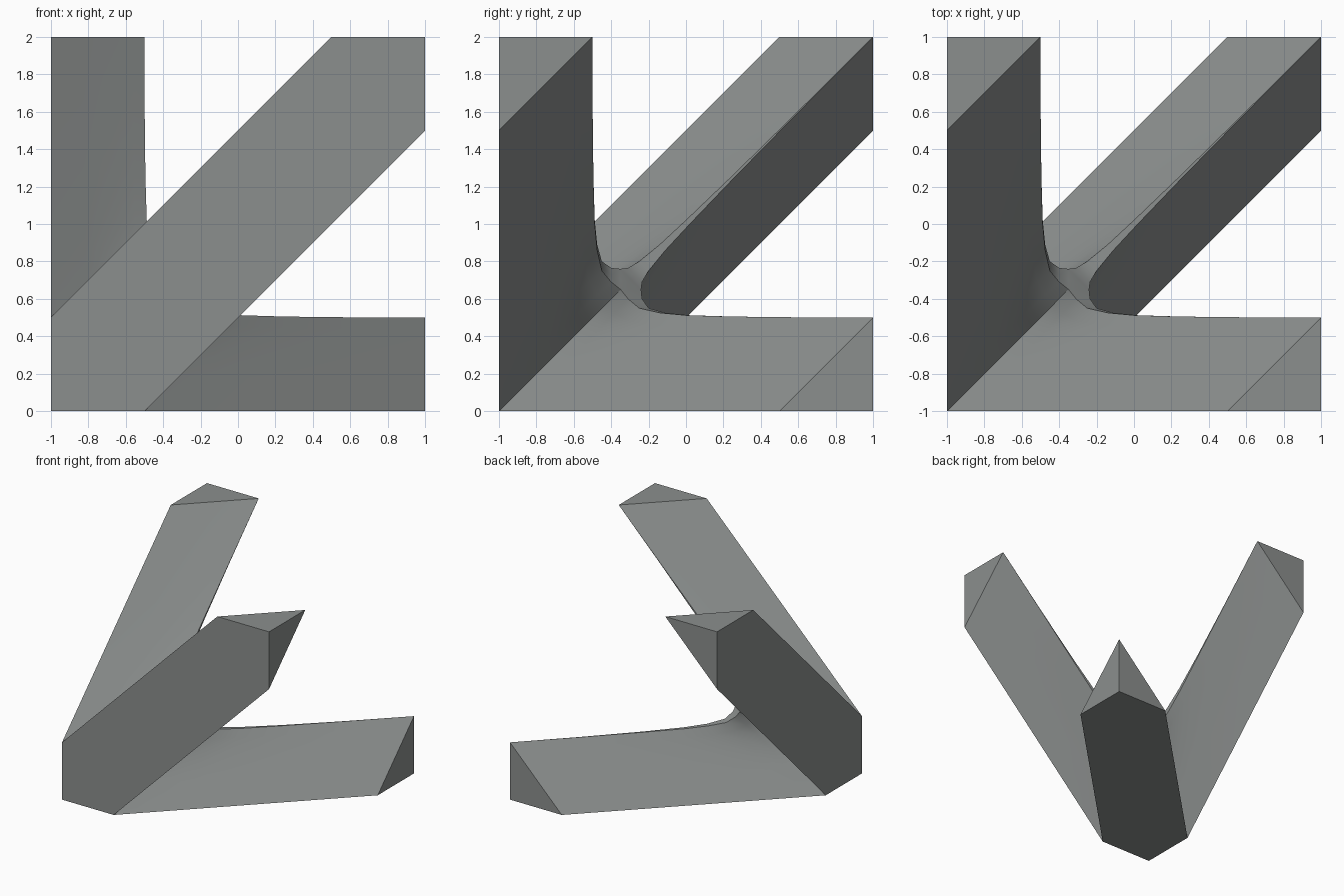
import bpy, bmesh, math
from itertools import permutations
from mathutils import Vector

if "Cube" in bpy.data.objects:
    bpy.data.objects.remove(bpy.data.objects["Cube"])

# One sixth of the joint is built, then repeated by swapping the three axes.
# Work space is a cube from -1 to 1; it is raised by 1 at the end.

# Crease from the middle of the web out along the ridge of one bar
crease = [Vector(v) for v in (
    (-.24, -.35, -.35), (-.235, -.40, -.31), (-.20, -.45, -.25),
    (-.11, -.475, -.14), (.02, -.488, 0), (.25, -.495, .24),
    (.6, -.499, .597), (1, -.5, 1))]
# Matching positions along the straight outer edge of the bar
along = (-.5, -.38, -.26, -.1, .08, .34, .65, 1)
outer = [Vector((a, -1, a - .5)) for a in along]


def inner_side(o, k, t, hug):
    """Point between outer edge and crease, pulled onto the flat bar side."""
    p = o.lerp(k, t)
    p.x -= (p.x + p.y - p.z + .5) * hug
    return p


rows = [outer]
for t, hug in ((.35, .9), (.55, .8), (.75, .5), (.88, .25)):
    rows.append([inner_side(o, k, t, hug) for o, k in zip(outer, crease)])
rows.append(crease)
ridge = [Vector(((k.x + k.z) / 2, k.y, (k.x + k.z) / 2)) for k in crease]

polys = []
# Bar side flaring up into the web, and the narrow rounded strip on the ridge
for lo, hi in list(zip(rows, rows[1:])) + [(crease, ridge)]:
    for i in range(len(along) - 1):
        polys.append([lo[i], lo[i + 1], hi[i + 1], hi[i]])
# Middle of the web
c = sum(crease[0]) / 3
polys.append([crease[0], ridge[0], Vector((c, c, c))])
# Half of the flat outer face, and one end triangle
tip = Vector((1, -1, 1))
polys.append([Vector((-1, -1, -1))] + outer + [tip])
polys.append([r[-1] for r in rows] + [tip])

bm = bmesh.new()
for perm in permutations(range(3)):
    for poly in polys:
        pts = []
        for p in poly:
            q = Vector((p[perm[0]], p[perm[1]], p[perm[2]] + 1))
            if not any((q - r).length < 1e-5 for r in pts):
                pts.append(q)
        if len(pts) > 2:
            bm.faces.new([bm.verts.new(q) for q in pts])
bmesh.ops.remove_doubles(bm, verts=bm.verts, dist=1e-4)
bmesh.ops.recalc_face_normals(bm, faces=bm.faces)

mesh = bpy.data.meshes.new("three_way_joint")
bm.to_mesh(mesh)
bm.free()
joint = bpy.data.objects.new("three_way_joint", mesh)
bpy.context.collection.objects.link(joint)

grey = bpy.data.materials.new("plain grey")
grey.diffuse_color = (.26, .275, .27, 1)
grey.use_nodes = True
grey.node_tree.nodes["Principled BSDF"].inputs["Base Color"].default_value = grey.diffuse_color
mesh.materials.append(grey)

bpy.context.view_layer.objects.active = joint
joint.select_set(True)
bpy.ops.object.shade_smooth_by_angle(angle=math.radians(30))
